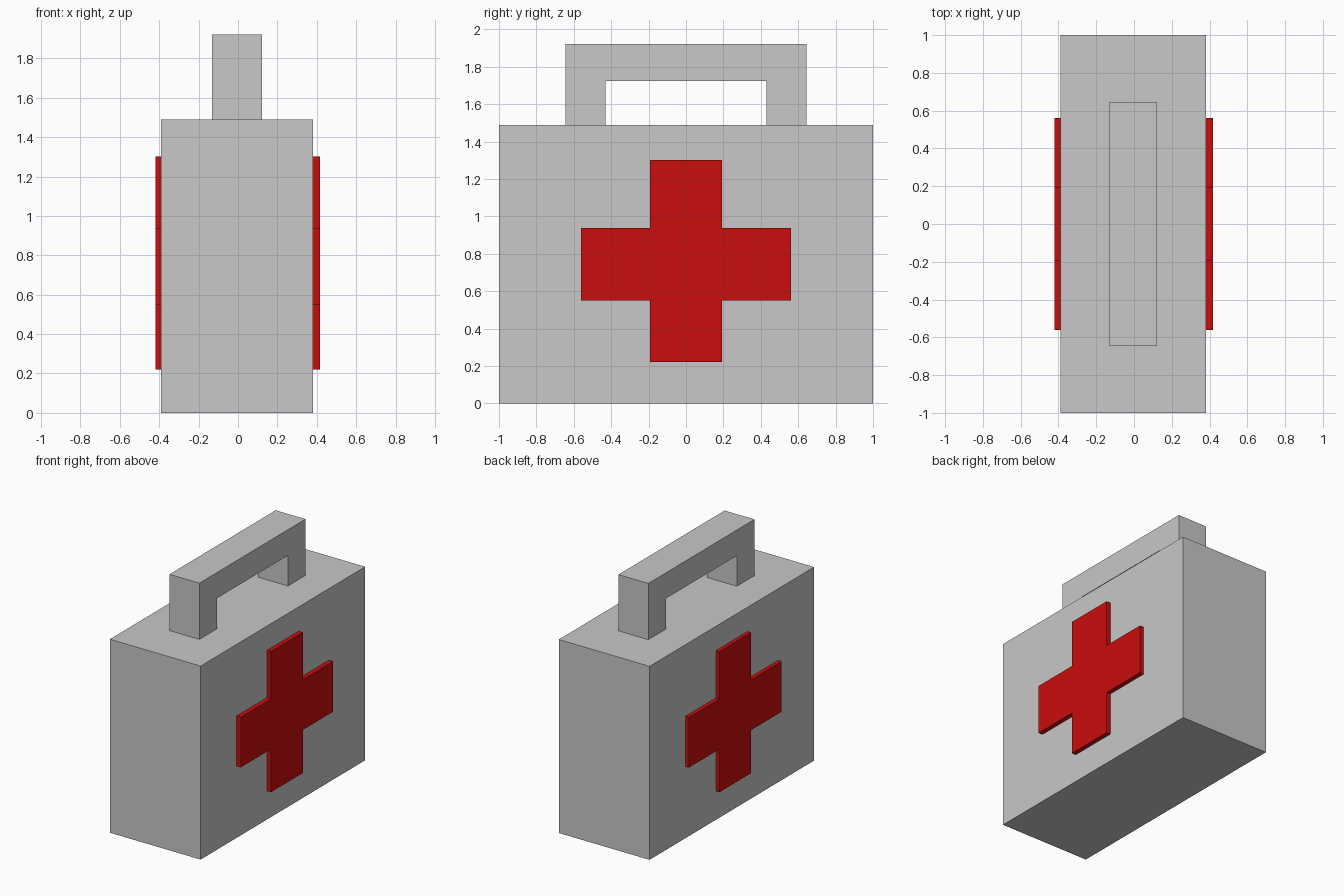
import bpy, bmesh

if "Cube" in bpy.data.objects:
    bpy.data.objects.remove(bpy.data.objects["Cube"])

CX = -0.004  # the case and handle sit a hair off centre


def material(name, rgb):
    m = bpy.data.materials.new(name)
    m.diffuse_color = (*rgb, 1.0)
    m.use_nodes = True
    m.node_tree.nodes["Principled BSDF"].inputs["Base Color"].default_value = m.diffuse_color
    return m


grey = material("light grey", (0.58, 0.58, 0.58))
red = material("red", (0.59, 0.004, 0.004))


def extrude_profile(name, yz, x0, x1, mat):
    """Solid made from a (y, z) outline swept from x0 to x1."""
    bm = bmesh.new()
    face = bm.faces.new([bm.verts.new((x0, y, z)) for y, z in yz])
    geom = bmesh.ops.extrude_face_region(bm, geom=[face])["geom"]
    verts = [v for v in geom if isinstance(v, bmesh.types.BMVert)]
    bmesh.ops.translate(bm, verts=verts, vec=(x1 - x0, 0, 0))
    bmesh.ops.recalc_face_normals(bm, faces=bm.faces)
    mesh = bpy.data.meshes.new(name)
    bm.to_mesh(mesh)
    bm.free()
    mesh.materials.append(mat)
    obj = bpy.data.objects.new(name, mesh)
    bpy.context.collection.objects.link(obj)
    return obj


# Case
extrude_profile("case", [(-1, 0), (1, 0), (1, 1.489), (-1, 1.489)],
                CX - 0.386, CX + 0.386, grey)

# Carrying handle: upside-down U
half = [(0.645, 1.489), (0.645, 1.922)]
inner = [(0.431, 1.724), (0.431, 1.489)]
handle = (half + [(-y, z) for y, z in reversed(half)]
          + [(-y, z) for y, z in reversed(inner)] + inner)
extrude_profile("handle", handle, CX - 0.127, CX + 0.127, grey)

# Raised cross on both broad sides
a, b = 0.192, 0.562
z0, z1, z2, z3 = 0.22, 0.551, 0.938, 1.302
cross = [(-a, z0), (a, z0), (a, z1), (b, z1), (b, z2), (a, z2),
         (a, z3), (-a, z3), (-a, z2), (-b, z2), (-b, z1), (-a, z1)]
for side, x0, x1 in (("right", CX + 0.386, 0.417), ("left", -0.42, CX - 0.386)):
    extrude_profile(side + "_cross", cross, x0, x1, red)
